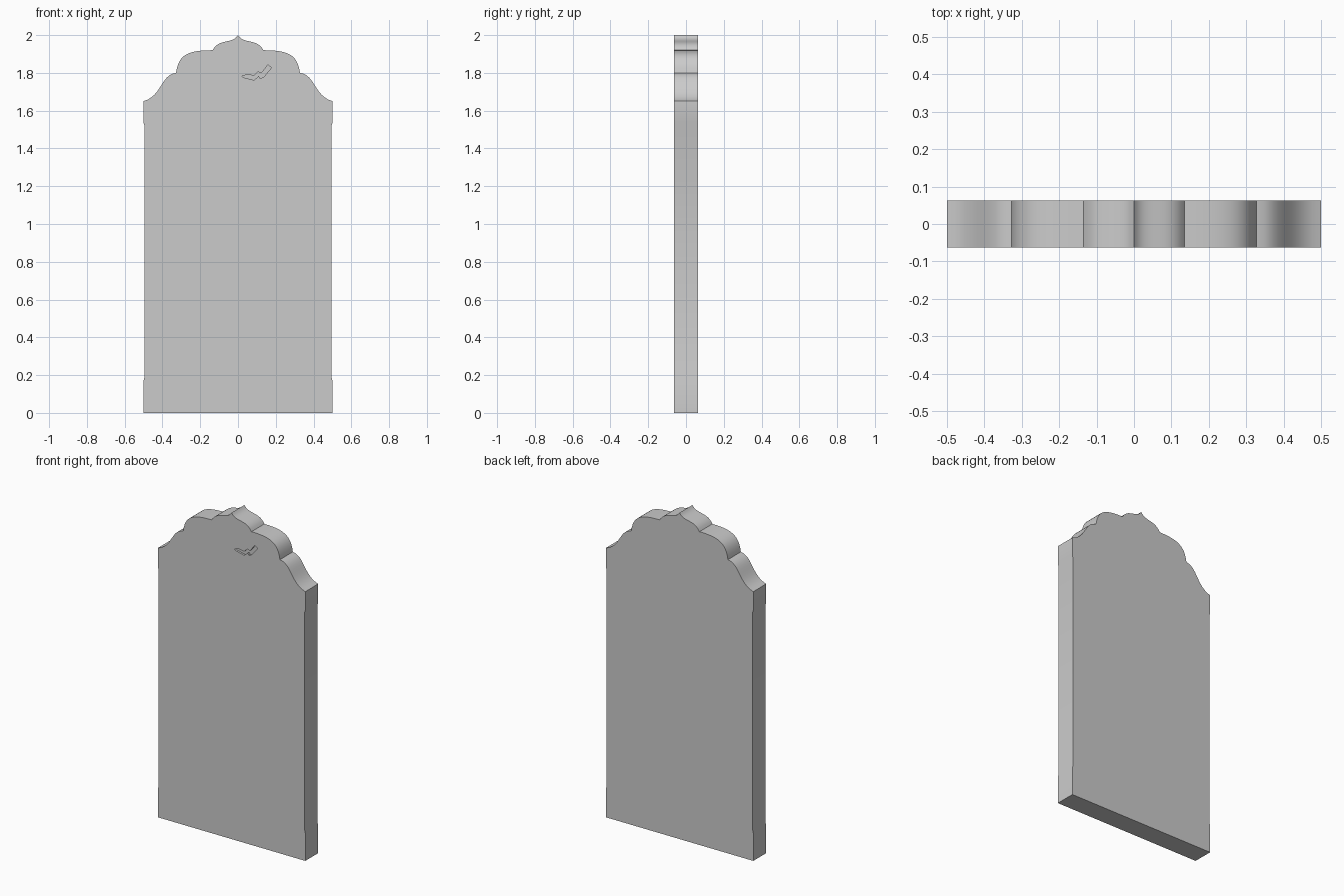
import bpy, bmesh, math
from mathutils import Vector
from mathutils.geometry import interpolate_bezier

if "Cube" in bpy.data.objects:
    bpy.data.objects.remove(bpy.data.objects["Cube"])

HALF_DEPTH = 0.0625


def arc(p0, h0, h1, p1, n=13):
    """Cubic curve in the x-z plane, without its first point."""
    pts = interpolate_bezier(*[Vector((a, 0, b)) for a, b in (p0, h0, h1, p1)], n)
    return [(p.x, p.z) for p in pts[1:]]


def slab(name, outline, y_front, y_back, material):
    """Extrude an x-z outline along y."""
    bm = bmesh.new()
    face = bm.faces.new([bm.verts.new((x, y_front, z)) for x, z in outline])
    ext = bmesh.ops.extrude_face_region(bm, geom=[face])
    verts = [v for v in ext["geom"] if isinstance(v, bmesh.types.BMVert)]
    bmesh.ops.translate(bm, verts=verts, vec=(0, y_back - y_front, 0))
    bmesh.ops.recalc_face_normals(bm, faces=bm.faces)
    mesh = bpy.data.meshes.new(name)
    bm.to_mesh(mesh)
    bm.free()
    mesh.materials.append(material)
    obj = bpy.data.objects.new(name, mesh)
    bpy.context.collection.objects.link(obj)
    return obj


stone = bpy.data.materials.new("grey stone")
stone.diffuse_color = (0.6, 0.6, 0.6, 1)
stone.use_nodes = True
stone.node_tree.nodes["Principled BSDF"].inputs["Base Color"].default_value = stone.diffuse_color

# Right half of the outline: slightly waisted side, ogee shoulder, lobe, pointed tip
half = [(0.5, 0), (0.5, 0.17), (0.495, 0.19), (0.495, 1.52), (0.5, 1.535), (0.5, 1.65)]
half += arc((0.5, 1.65), (0.40, 1.68), (0.41, 1.79), (0.328, 1.80))
half += arc((0.328, 1.80), (0.315, 1.90), (0.26, 1.92), (0.135, 1.92))
half += arc((0.135, 1.92), (0.10, 1.985), (0.03, 1.95), (0, 2.0))
outline = half + [(-x, z) for x, z in reversed(half[:-1])]
headstone = slab("headstone", outline, -HALF_DEPTH, HALF_DEPTH, stone)

# Small chipped crack in the front face
crack = [(0.02, 1.782), (0.05, 1.792), (0.085, 1.785), (0.105, 1.805), (0.125, 1.80),
         (0.158, 1.842), (0.18, 1.832), (0.135, 1.775), (0.115, 1.772), (0.11, 1.783),
         (0.085, 1.762), (0.03, 1.775)]
crack[6:9] = [(0.178, 1.828), (0.136, 1.778), (0.118, 1.77)]
cutter = slab("crack_cutter", crack, -HALF_DEPTH - 0.02, -HALF_DEPTH + 0.012, stone)
cutter.hide_render = True
mod = headstone.modifiers.new("crack", "BOOLEAN")
mod.operation = "DIFFERENCE"
mod.solver = "EXACT"
mod.object = cutter

bpy.context.view_layer.objects.active = headstone
headstone.select_set(True)
bpy.ops.object.modifier_apply(modifier=mod.name)
bpy.data.objects.remove(cutter)
bpy.ops.object.shade_smooth_by_angle(angle=math.radians(30))
